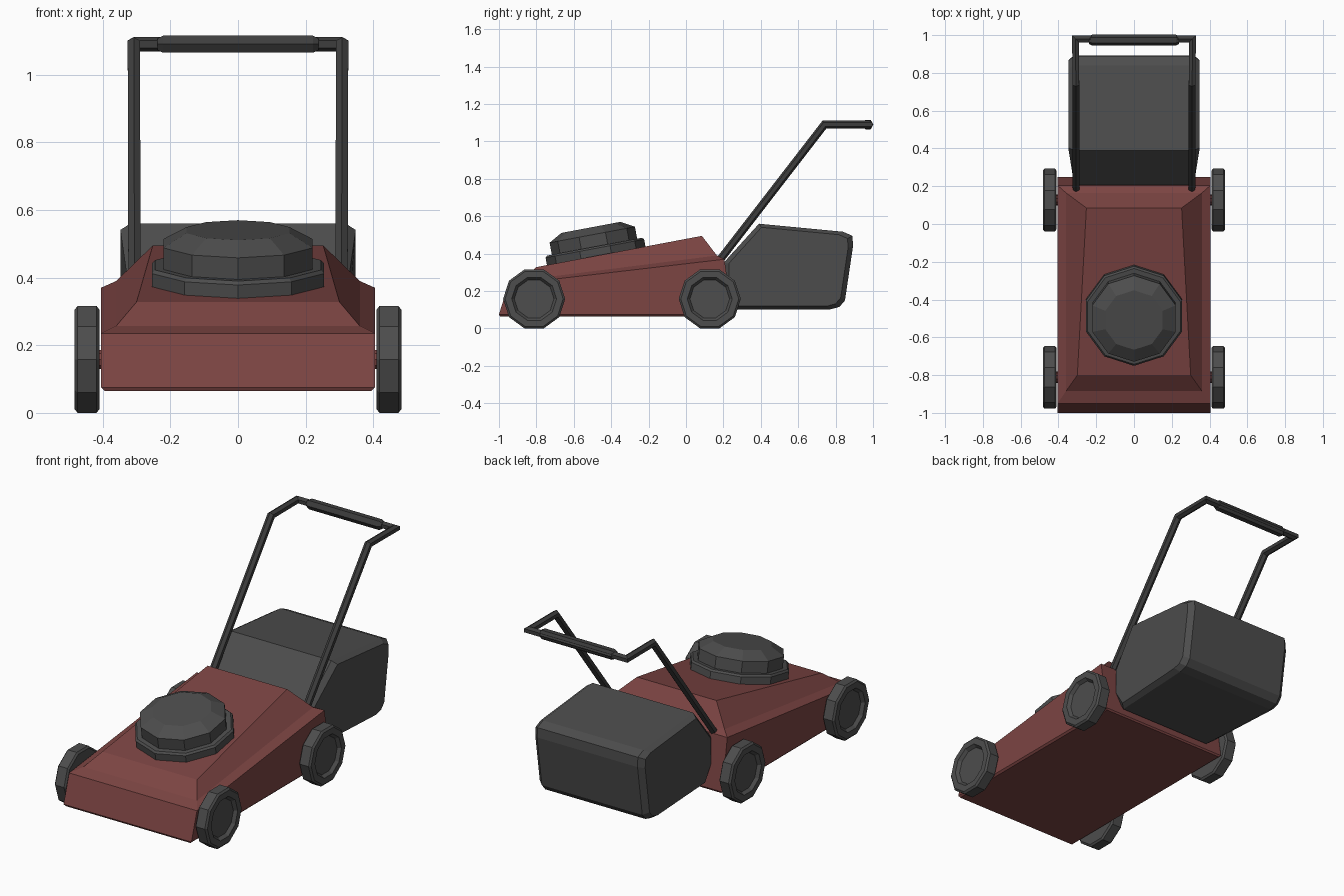
import bpy, bmesh, math
from mathutils import Vector, Matrix

cube = bpy.data.objects.get("Cube")
if cube:
    bpy.data.objects.remove(cube, do_unlink=True)


def material(name, rgb):
    m = bpy.data.materials.new(name)
    m.use_nodes = True
    m.diffuse_color = (*rgb, 1)
    m.node_tree.nodes["Principled BSDF"].inputs["Base Color"].default_value = (*rgb, 1)
    return m


RED = material("deck red", (0.2, 0.058, 0.055))
GREY = material("plastic grey", (0.074, 0.074, 0.074))
DARK = material("handle dark grey", (0.047, 0.047, 0.047))


def loft(name, rings, mat, matrix=None):
    """Skin a closed solid through rings with equal point counts."""
    bm = bmesh.new()
    loops = [[bm.verts.new(p) for p in ring] for ring in rings]
    for a, b in zip(loops, loops[1:]):
        n = len(a)
        for i in range(n):
            j = (i + 1) % n
            bm.faces.new((a[i], a[j], b[j], b[i]))
    bm.faces.new(loops[0][::-1])
    bm.faces.new(loops[-1])
    bmesh.ops.recalc_face_normals(bm, faces=bm.faces)
    if matrix:
        bm.transform(matrix)
    me = bpy.data.meshes.new(name)
    bm.to_mesh(me)
    bm.free()
    me.materials.append(mat)
    ob = bpy.data.objects.new(name, me)
    bpy.context.collection.objects.link(ob)
    return ob


def circle(r, z, sides=10):
    step = 2 * math.pi / sides
    return [Vector((r * math.sin(i * step), -r * math.cos(i * step), z)) for i in range(sides)]


def lathe(name, profile, mat, matrix, sides=10):
    return loft(name, [circle(r, z, sides) for r, z in profile], mat, matrix)


def tube(name, path, r, mat, sides=6):
    """Sweep a polygon along a path with mitred corners."""
    pts = [Vector(p) for p in path]
    dirs = [(b - a).normalized() for a, b in zip(pts, pts[1:])]
    turn = Vector((0, 0, 1)).rotation_difference(dirs[0]).to_matrix()
    rings = [[pts[0] + turn @ p for p in circle(r, 0, sides)]]
    for i, d in enumerate(dirs):
        normal = (d + dirs[min(i + 1, len(dirs) - 1)]).normalized()
        rings.append([p + d * ((pts[i + 1] - p).dot(normal) / d.dot(normal)) for p in rings[-1]])
    return loft(name, rings, mat)


# Deck: front edge (half width, y, z) and rear edge of each level
def level(front, rear):
    (wf, yf, zf), (wr, yr, zr) = front, rear
    return [(-wf, yf, zf), (wf, yf, zf), (wr, yr, zr), (-wr, yr, zr)]


loft("deck", [
    level((0.395, -0.995, 0.065), (0.395, 0.245, 0.065)),
    level((0.405, -1.0, 0.075), (0.405, 0.25, 0.075)),
    level((0.405, -0.95, 0.235), (0.405, 0.205, 0.37)),
    level((0.36, -0.885, 0.257), (0.36, 0.165, 0.39)),
    level((0.3, -0.8, 0.328), (0.252, 0.085, 0.495)),
], RED)

# Engine cover, tilted with the hood
tilt = Matrix.Translation((0, -0.48, 0.388)) @ Matrix.Rotation(math.radians(10.6), 4, "X")
lathe("engine_base", [(0.26, -0.03), (0.268, -0.02), (0.268, 0.04), (0.258, 0.05)], GREY, tilt)
lathe("engine_cover", [(0.232, 0.03), (0.232, 0.115), (0.16, 0.155)], GREY, tilt)

# Wheels with recessed hubs, and axle stubs
tyre = [(0.155, 0), (0.166, 0.008), (0.166, 0.064), (0.155, 0.073),
        (0.12, 0.073), (0.106, 0.055)]
for side, sx in (("left", 1), ("right", -1)):
    for end, y in (("front", -0.812), ("rear", 0.127)):
        spin = Matrix.Rotation(sx * math.pi / 2, 4, "Y")
        lathe(f"{end}_{side}_wheel", tyre, GREY,
              Matrix.Translation((sx * 0.41, y, 0.158)) @ spin)
        lathe(f"{end}_{side}_axle", [(0.03, 0), (0.03, 0.05)], RED,
              Matrix.Translation((sx * 0.37, y, 0.158)) @ spin)

# Grass bag: side profile, pulled in at both sides and narrowed at the front
bag = [(0.2, 0.35), (0.39, 0.56), (0.84, 0.517), (0.89, 0.495), (0.893, 0.44),
       (0.85, 0.15), (0.82, 0.115), (0.77, 0.102), (0.26, 0.102), (0.2, 0.2)]


def bag_ring(x, scale):
    cy, cz = 0.56, 0.32
    return [(x * (0.92 if y < 0.35 else 1), cy + (y - cy) * scale, cz + (z - cz) * scale)
            for y, z in bag]


loft("grass_bag", [bag_ring(-0.348, 0.92), bag_ring(-0.318, 1),
                   bag_ring(0.318, 1), bag_ring(0.348, 0.92)], GREY)

# Push handle and its grip
half = [(0.306, 0.18, 0.365), (0.308, 0.74, 1.09), (0.309, 0.979, 1.09)]
tube("handle", half + [(-x, y, z) for x, y, z in reversed(half)], 0.021, DARK)
lathe("handle_grip", [(0.02, -0.238), (0.029, -0.222), (0.029, 0.222), (0.02, 0.238)], DARK,
      Matrix.Translation((0, 0.973, 1.09)) @ Matrix.Rotation(math.pi / 2, 4, "Y"), 6)
